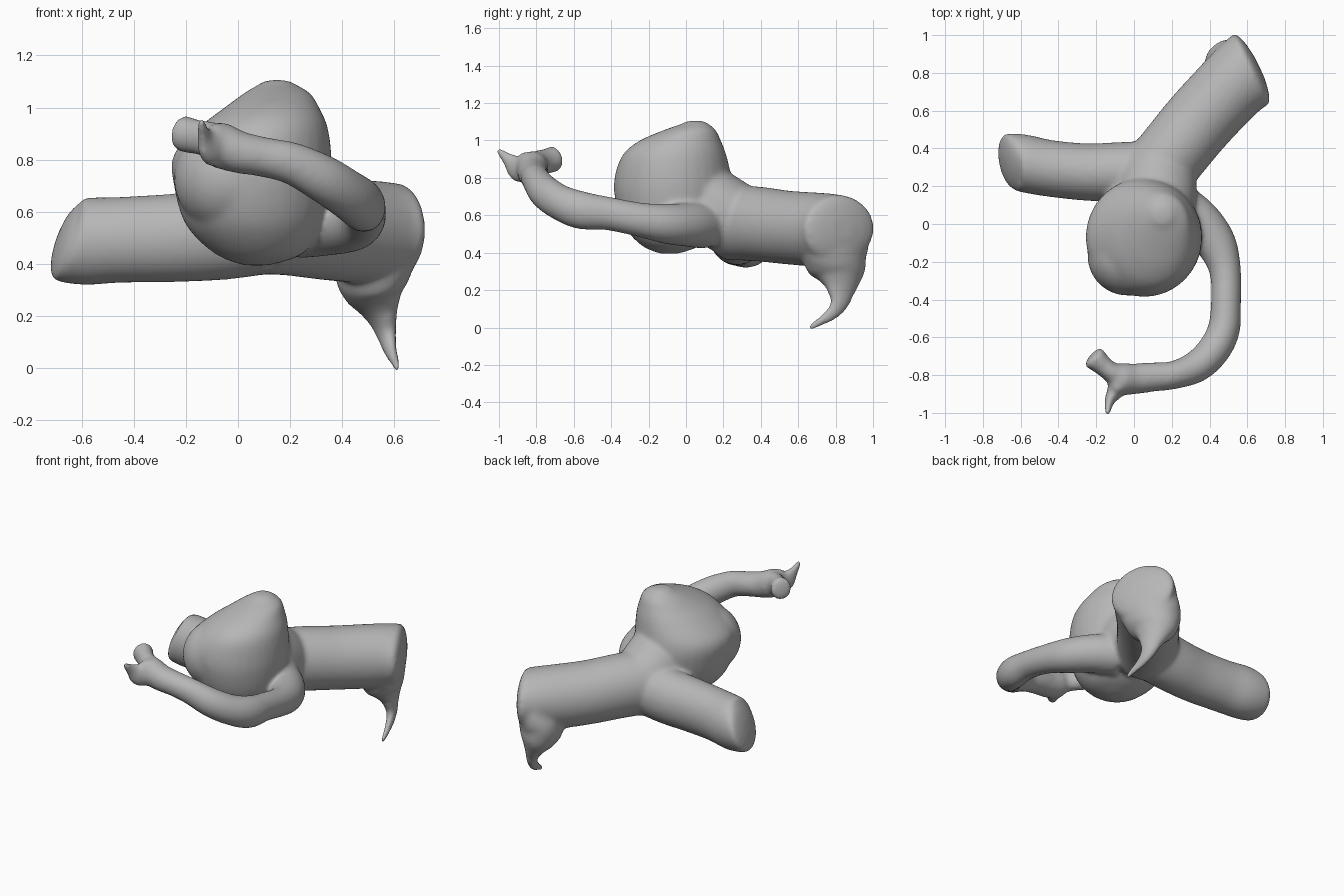
import bpy, bmesh, math
from mathutils import Matrix, Vector

cube = bpy.data.objects.get("Cube")
if cube:
    bpy.data.objects.remove(cube)

bm = bmesh.new()
SIDES, STEPS = 32, 6


def spline(rings):
    """Smoothly interpolate (x, y, z, side radius, up radius) rings."""
    padded = [rings[0]] + rings + [rings[-1]]
    out = []
    for a, b, c, d in zip(padded, padded[1:], padded[2:], padded[3:]):
        for k in range(STEPS):
            t = k / STEPS
            out.append([q + t / 2 * (r - p + t * (2*p - 5*q + 4*r - s + t * (3*q - p - 3*r + s)))
                        for p, q, r, s in zip(a, b, c, d)])
    return out + [list(rings[-1])]


def loft(rings, up=(0, 0, 1), normal=None, end_normal=None):
    """Closed tube of elliptical rings with a domed, optionally slanted end."""
    rings = spline(rings)
    up, last, loops = Vector(up), len(rings) - 1, []

    def add_loop(centre, side, top):
        loops.append([bm.verts.new(centre + side * math.cos(w) + top * math.sin(w))
                      for w in (math.tau * k / SIDES for k in range(SIDES))])

    for i, ring in enumerate(rings):
        before, after = rings[max(i - 1, 0)], rings[min(i + 1, last)]
        n = Vector(normal) if normal else (Vector(after[:3]) - Vector(before[:3])).normalized()
        if end_normal:
            n = n.lerp(Vector(end_normal).normalized(), max(0, 1 - (last - i) / STEPS)).normalized()
        side = n.cross(up).normalized()
        centre, a, b = Vector(ring[:3]), max(ring[3], .003), max(ring[4], .003)
        side, top = side * a, side.cross(n) * b
        add_loop(centre, side, top)
    for scale, rise in ((.9, .09), (.65, .18), (.3, .24)):
        add_loop(centre + n * min(a, b) * rise, side * scale, top * scale)
    for lo, hi in zip(loops, loops[1:]):
        for k in range(SIDES):
            j = (k + 1) % SIDES
            bm.faces.new((lo[k], lo[j], hi[j], hi[k]))
    bm.faces.new(loops[0][::-1])
    bm.faces.new(loops[-1])


# Bulging sac, stacked upward and leaning to its peak, fuller at one front corner
loft([(.07, -.09, .395, .05, .05), (.08, -.08, .44, .17, .16), (.065, -.07, .55, .265, .267),
      (.056, -.07, .70, .302, .312), (.056, -.07, .82, .303, .309), (.10, -.06, .93, .243, .274),
      (.13, -.03, 1.0, .182, .217), (.15, .02, 1.055, .128, .14), (.15, .05, 1.09, .07, .07)],
     up=(0, 1, 0), normal=(0, 0, 1))
bmesh.ops.create_uvsphere(bm, u_segments=SIDES, v_segments=20, radius=.212,
                          matrix=Matrix.Translation((-.035, -.168, .73)))

# Neck sloping from the sac to where the branches meet
loft([(.11, .05, .72, .20, .19), (.12, .16, .64, .21, .20), (.13, .26, .575, .20, .20),
      (.15, .33, .55, .16, .18)])

# Wide side branch with a slanted end
loft([(.16, .27, .55, .17, .18), (-.05, .275, .515, .16, .175), (-.25, .275, .50, .152, .17),
      (-.45, .295, .493, .15, .165), (-.58, .32, .487, .153, .168), (-.655, .33, .485, .152, .157)],
     end_normal=(-.9, -.17, .32))

# Wide rear branch with a slanted end
loft([(.08, .22, .56, .19, .20), (.20, .37, .555, .19, .20), (.34, .54, .535, .192, .197),
      (.47, .68, .525, .194, .198), (.555, .765, .525, .198, .192), (.622, .82, .53, .21, .178)],
     end_normal=(.9, .44, 0))

# Drooping pointed fin flush with the slanted end of the rear branch
loft([(.53, .77, .53, .17, .08), (.55, .80, .45, .19, .11), (.515, .80, .37, .178, .135),
      (.522, .82, .30, .15, .118), (.54, .828, .24, .108, .077), (.555, .828, .19, .08, .05),
      (.57, .82, .13, .055, .034), (.585, .775, .07, .038, .025), (.613, .66, -.003, .017, .015)],
     up=(.9, .44, 0))

# Slender curling vessel
loft([(.22, .10, .55, .13, .13), (.345, .01, .55, .12, .118), (.437, -.11, .555, .107, .107),
      (.483, -.25, .577, .084, .092), (.487, -.42, .61, .08, .09), (.475, -.56, .627, .086, .102),
      (.42, -.67, .667, .088, .096), (.33, -.755, .725, .085, .092), (.21, -.80, .785, .075, .082),
      (.10, -.81, .81, .078, .077), (0, -.82, .83, .082, .082), (-.08, -.82, .86, .082, .088),
      (-.12, -.82, .87, .05, .06)])

# Forked tip of the slender vessel
loft([(-.04, -.83, .85, .075, .08), (-.12, -.785, .88, .055, .07), (-.17, -.745, .89, .055, .068),
      (-.215, -.705, .90, .068, .073)])
loft([(-.06, -.82, .86, .07, .085), (-.105, -.895, .855, .042, .08), (-.13, -.94, .89, .026, .045),
      (-.14, -1.007, .95, .016, .016)])

# Fuse every branch into one smooth skin
bmesh.ops.recalc_face_normals(bm, faces=bm.faces[:])
raw_mesh = bpy.data.meshes.new("vessel_parts")
bm.to_mesh(raw_mesh)
bm.free()
vessel = bpy.data.objects.new("branching_vessel", raw_mesh)
bpy.context.scene.collection.objects.link(vessel)
remesh = vessel.modifiers.new("fuse", "REMESH")
remesh.mode = "VOXEL"
remesh.voxel_size = .011
soften = vessel.modifiers.new("soften", "SMOOTH")
soften.factor, soften.iterations = .5, 24
evaluated = vessel.evaluated_get(bpy.context.evaluated_depsgraph_get())
skin = bpy.data.meshes.new_from_object(evaluated)
vessel.modifiers.clear()
vessel.data = skin
bpy.data.meshes.remove(raw_mesh)
skin.polygons.foreach_set("use_smooth", [True] * len(skin.polygons))

# Single grey material
grey = bpy.data.materials.new("soft grey")
grey.use_nodes = True
grey.diffuse_color = (.47, .47, .47, 1)
grey.node_tree.nodes["Principled BSDF"].inputs["Base Color"].default_value = (.47, .47, .47, 1)
skin.materials.clear()
skin.materials.append(grey)
